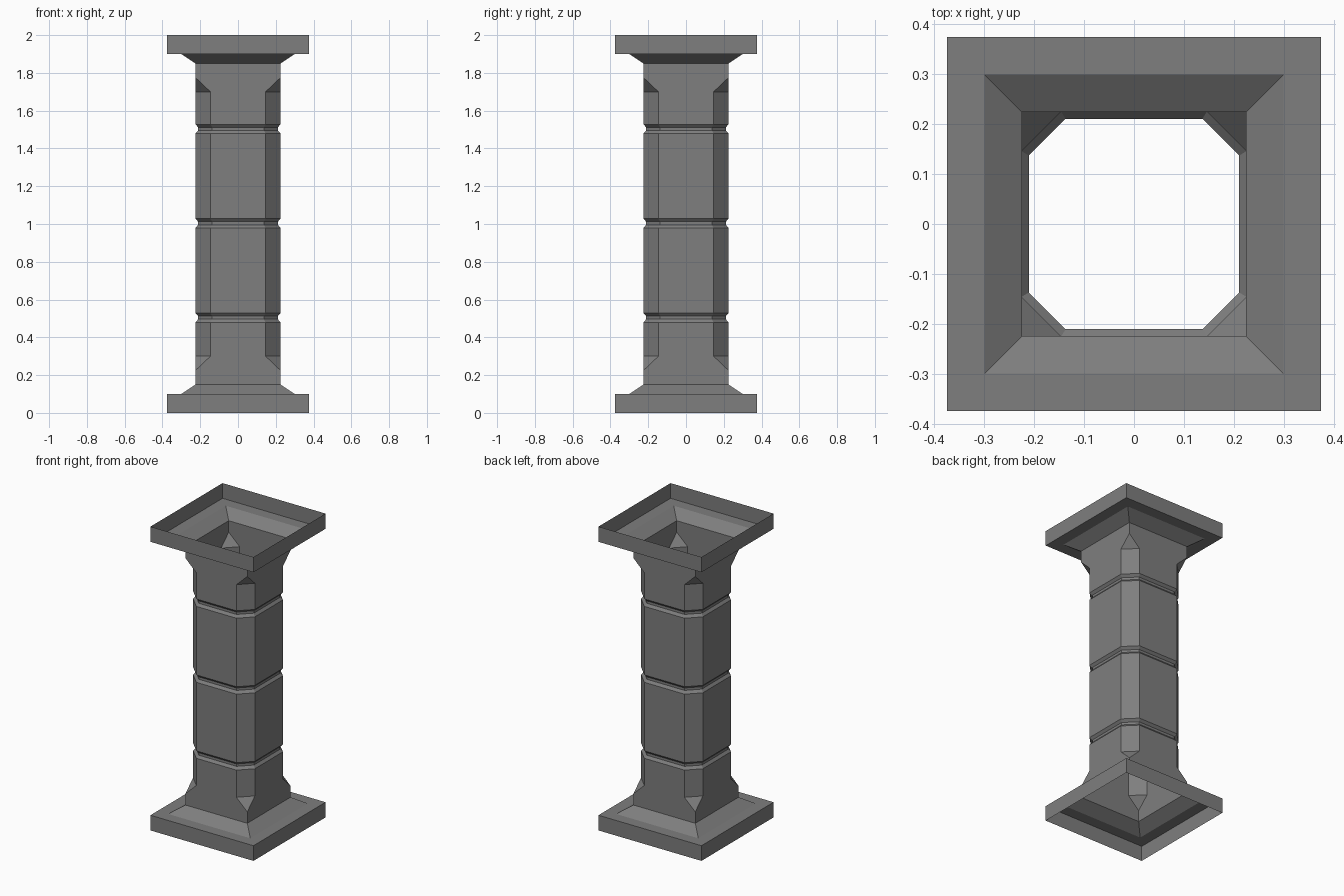
import bpy, bmesh

if "Cube" in bpy.data.objects:
    bpy.data.objects.remove(bpy.data.objects["Cube"])

# Profile levels: (z, half width, half length of the flat side)
# Equal half width and flat gives a square ring; a smaller flat chamfers the corners.
W, F = 0.225, 0.146

plinth = [(0.0, 0.375, 0.375), (0.1, 0.375, 0.375), (0.1, 0.30, 0.30),
          (0.15, W, W), (0.225, W, W), (0.30, W, F)]

# Three recessed grooves around the shaft
grooves = []
for z in (0.5, 1.0, 1.5):
    grooves += [(z - 0.021, W, F), (z - 0.004, 0.211, 0.137),
                (z + 0.012, 0.211, 0.137), (z + 0.028, W, F)]

# The capital mirrors the plinth
capital = [(2.0 - z, w, f) for z, w, f in reversed(plinth)]


def ring(bm, z, w, f):
    pts = [(w, -f), (w, f), (f, w), (-f, w), (-w, f), (-w, -f), (-f, -w), (f, -w)]
    return [bm.verts.new((x, y, z)) for x, y in pts]


# Skin the open-ended column shell between successive rings
bm = bmesh.new()
rings = [ring(bm, *level) for level in plinth + grooves + capital]
for a, b in zip(rings, rings[1:]):
    for i in range(8):
        j = (i + 1) % 8
        bm.faces.new((a[i], a[j], b[j], b[i]))

# Collapse the zero-width chamfers so the corners become sharp and stops become triangles
bmesh.ops.remove_doubles(bm, verts=bm.verts[:], dist=0.0005)

mesh = bpy.data.meshes.new("column")
bm.to_mesh(mesh)
bm.free()
column = bpy.data.objects.new("column", mesh)
bpy.context.collection.objects.link(column)

# Dark grey stone
stone = bpy.data.materials.new("dark_stone")
stone.diffuse_color = (0.21, 0.21, 0.21, 1)
stone.use_nodes = True
stone.node_tree.nodes["Principled BSDF"].inputs["Base Color"].default_value = stone.diffuse_color
mesh.materials.append(stone)
